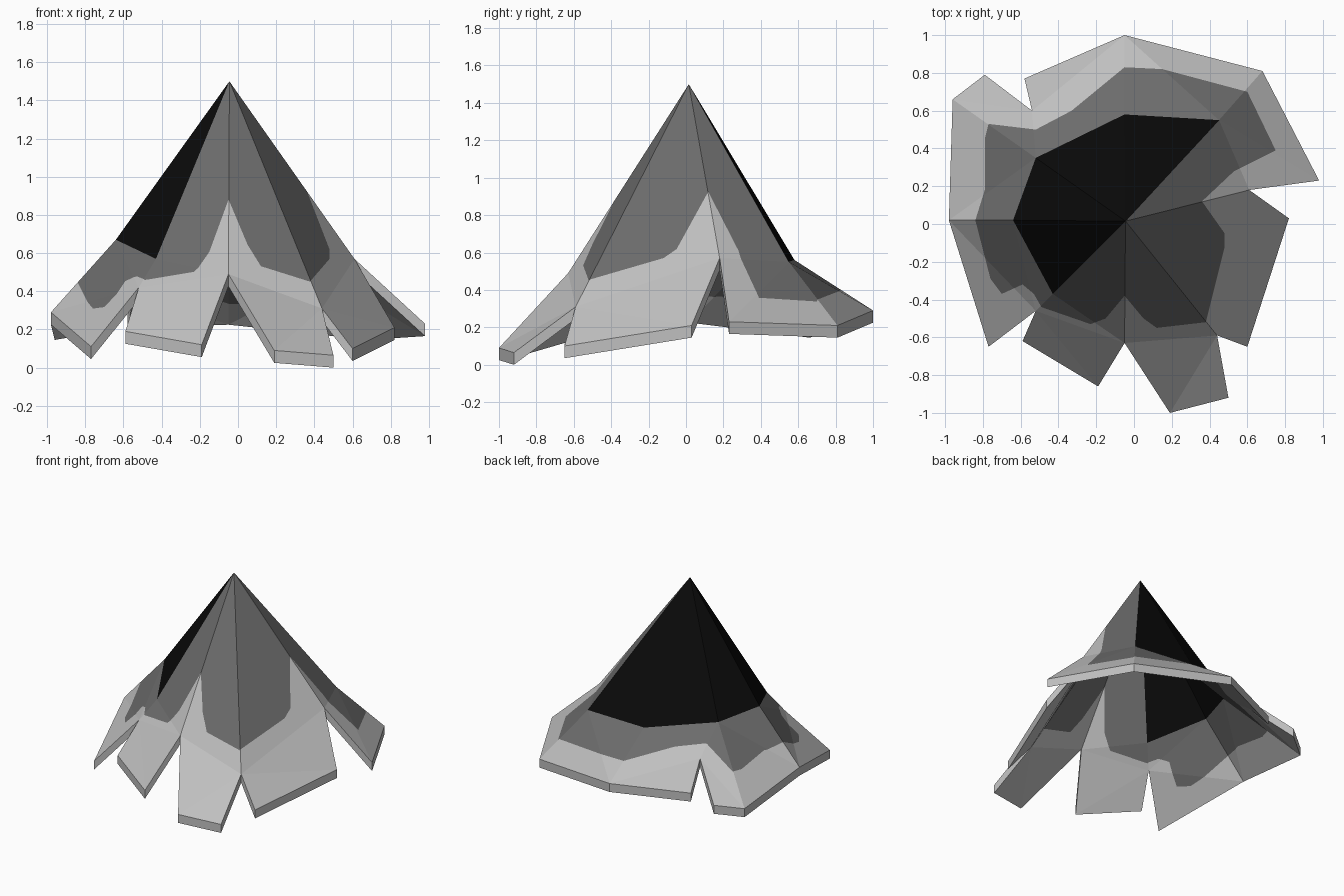
import bpy
import bmesh
import math
from mathutils import Vector

default_cube = bpy.data.objects.get("Cube")
if default_cube:
    bpy.data.objects.remove(default_cube, do_unlink=True)

GREY, LIGHT, BLACK = range(3)
THICKNESS = 0.065


def make_material(name, value):
    colour = (value, value, value, 1)
    material = bpy.data.materials.new(name)
    material.use_nodes = True
    material.diffuse_color = colour
    material.node_tree.nodes["Principled BSDF"].inputs["Base Color"].default_value = colour
    return material


def angle_around_tip(point):
    return math.atan2(point.y - apex.co.y, point.x - apex.co.x) % math.tau


def split(faces, point, normal):
    """Cut only the given faces with a plane."""
    edges = {e for f in faces for e in f.edges}
    verts = {v for f in faces for v in f.verts}
    bmesh.ops.bisect_plane(bm, geom=[*faces, *edges, *verts], dist=1e-4,
                           plane_co=point, plane_no=normal)


bm = bmesh.new()
apex = bm.verts.new((-0.045, 0.015, 1.5))

# Ring where the steep cone meets the flared hem, counter-clockwise from the left
ring = [bm.verts.new(p) for p in (
    (0.61, 0.18, 0.57), (0.45, 0.55, 0.55), (-0.05, 0.58, 0.56), (-0.52, 0.35, 0.64),
    (-0.64, 0.02, 0.67), (-0.43, -0.37, 0.57), (-0.05, -0.63, 0.49), (0.44, -0.59, 0.31))]

# Steep cone, black towards the back right
for i, vert in enumerate(ring):
    face = bm.faces.new((apex, vert, ring[(i + 1) % len(ring)]))
    face.material_index = BLACK if 1 <= i <= 4 else GREY

# Hem corners: the back piece, the right piece and three separate flaps
back = [bm.verts.new(p) for p in (
    (0.98, 0.23, 0.23), (0.68, 0.81, 0.21), (-0.05, 1.0, 0.29), (-0.58, 0.77, 0.27))]
right = [bm.verts.new(p) for p in (
    (-0.79, 0.79, 0.24), (-0.96, 0.66, 0.21), (-0.98, 0.02, 0.29), (-0.77, -0.65, 0.11))]
flaps = [[bm.verts.new(p) for p in pair] for pair in (
    ((-0.59, -0.62, 0.19), (-0.19, -0.86, 0.12)),
    ((0.19, -1.0, 0.09), (0.50, -0.92, 0.065)),
    ((0.60, -0.65, 0.10), (0.82, 0.03, 0.21)))]
back_slit = bm.verts.new((-0.54, 0.60, 0.46))
right_slit = bm.verts.new((-0.52, -0.46, 0.42))

hem_faces = [
    (ring[0], back[0], back[1], ring[1]),
    (ring[1], back[1], back[2], ring[2]),
    (ring[2], back[2], back[3], back_slit),
    (ring[2], back_slit, ring[3]),
    (ring[3], back_slit, right[0], right[1]),
    (ring[3], right[1], right[2], ring[4]),
    (ring[4], right[2], right[3], right_slit),
    (ring[4], right_slit, ring[5]),
    (ring[5], right_slit, ring[6]),
    (right_slit, *flaps[0], ring[6]),
    (ring[6], *flaps[1], ring[7]),
    (ring[7], *flaps[2], ring[0])]
for corners in hem_faces:
    bm.faces.new(corners)
bmesh.ops.triangulate(bm, faces=bm.faces[:])

# Wavy painted border between the grey cloth and the light hem, seen from above
border = [Vector((x, y, 0)) for x, y in (
    (0.36, 0.12), (0.53, 0.28), (0.75, 0.39), (0.60, 0.70), (0.15, 0.82), (-0.05, 0.83),
    (-0.33, 0.60), (-0.52, 0.50), (-0.77, 0.53), (-0.79, 0.45), (-0.79, 0.18),
    (-0.84, 0.02), (-0.76, -0.29), (-0.70, -0.37), (-0.59, -0.32), (-0.53, -0.37),
    (-0.49, -0.44), (-0.23, -0.53), (-0.15, -0.50), (-0.05, -0.38), (0.05, -0.50),
    (0.12, -0.55), (0.38, -0.52), (0.48, -0.12), (0.48, -0.05))]
up = Vector((0, 0, 1))

# Divide the surface into wedges, then cut each wedge along its piece of the border
for point in border:
    ray = Vector((point.x - apex.co.x, point.y - apex.co.y, 0))
    near = [f for f in bm.faces if (f.calc_center_median() - apex.co).dot(ray) > 0]
    split(near, apex.co, ray.cross(up).normalized())

for i, start in enumerate(border):
    end = border[(i + 1) % len(border)]
    low = angle_around_tip(start)
    span = (angle_around_tip(end) - low) % math.tau

    def in_wedge(face):
        return (angle_around_tip(face.calc_center_median()) - low) % math.tau < span

    outward = (end - start).cross(up).normalized()
    split([f for f in bm.faces if in_wedge(f)], start, outward)
    for face in bm.faces:
        outside = (face.calc_center_median() - start).dot(outward) > 0
        if face.material_index == GREY and in_wedge(face) and outside:
            face.material_index = LIGHT

# Thickness straight down, keeping the same colours inside
extruded = bmesh.ops.extrude_face_region(bm, geom=bm.faces[:], use_keep_orig=True)
lower = [v for v in extruded["geom"] if isinstance(v, bmesh.types.BMVert)]
bmesh.ops.translate(bm, verts=lower, vec=(0, 0, -THICKNESS))
bmesh.ops.recalc_face_normals(bm, faces=bm.faces[:])

mesh = bpy.data.meshes.new("pointed_canopy")
bm.to_mesh(mesh)
bm.free()
for name, value in (("mid grey", 0.15), ("light grey", 0.52), ("black", 0.003)):
    mesh.materials.append(make_material(name, value))
canopy = bpy.data.objects.new("pointed_canopy", mesh)
bpy.context.collection.objects.link(canopy)
